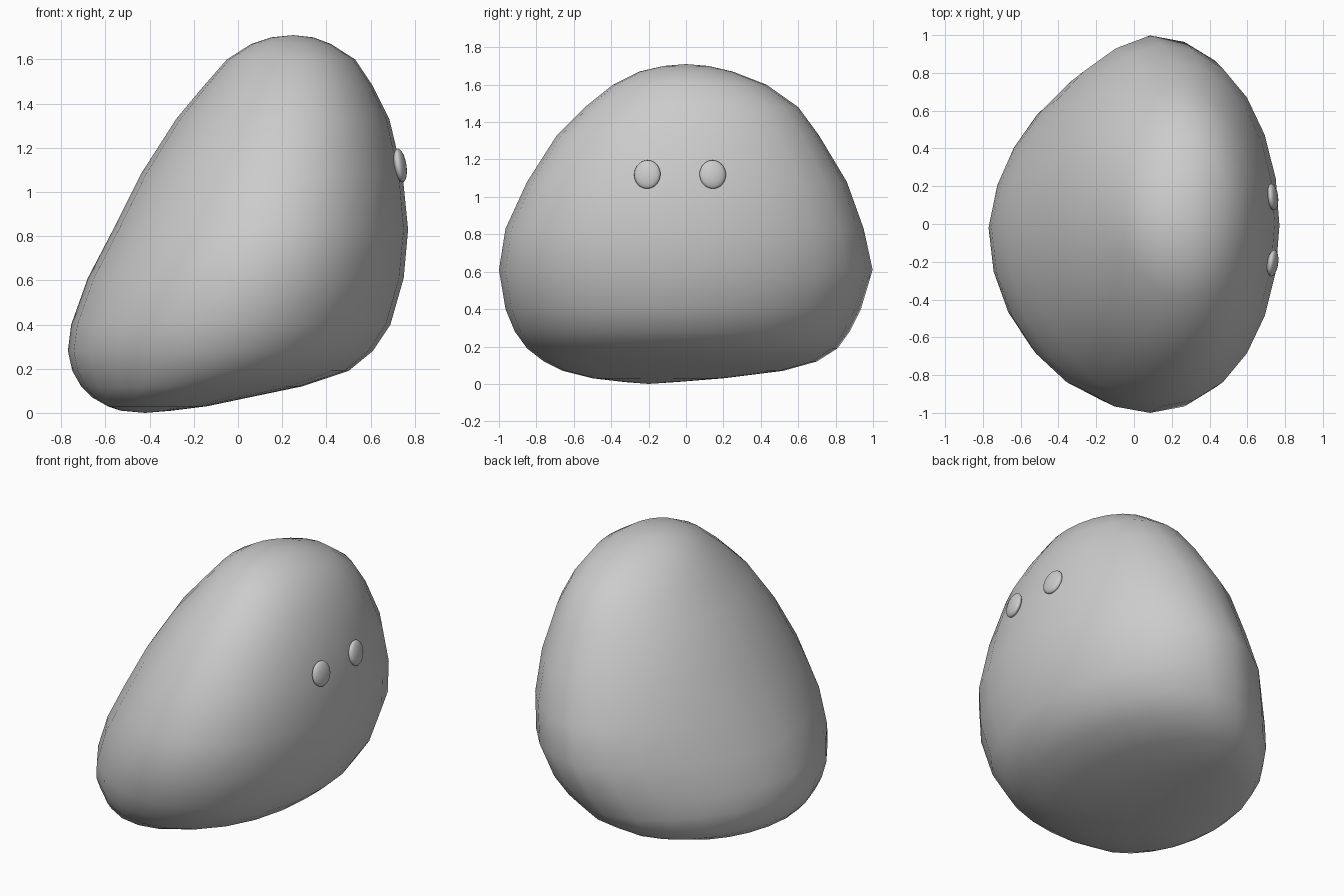
import bpy, bmesh, math

if "Cube" in bpy.data.objects:
    bpy.data.objects.remove(bpy.data.objects["Cube"])

# Body profile: height, left x, right x, front y, back y
rings = [
    (0.01, -0.53, -0.30, -0.33, -0.05),
    (0.03, -0.59, -0.14, -0.50, 0.20),
    (0.07, -0.66, 0.05, -0.66, 0.52),
    (0.12, -0.71, 0.29, -0.76, 0.70),
    (0.19, -0.75, 0.50, -0.85, 0.81),
    (0.28, -0.77, 0.61, -0.915, 0.875),
    (0.40, -0.755, 0.69, -0.965, 0.935),
    (0.61, -0.68, 0.75, -1.00, 0.998),
    (0.83, -0.565, 0.77, -0.965, 0.95),
    (1.08, -0.44, 0.745, -0.85, 0.86),
    (1.33, -0.28, 0.685, -0.69, 0.71),
    (1.48, -0.155, 0.61, -0.54, 0.60),
    (1.60, -0.05, 0.53, -0.39, 0.43),
    (1.67, 0.06, 0.42, -0.25, 0.25),
    (1.70, 0.15, 0.34, -0.12, 0.12),
]
SIDES = 24


def add_object(name, bm):
    mesh = bpy.data.meshes.new(name)
    bmesh.ops.recalc_face_normals(bm, faces=bm.faces)
    for f in bm.faces:
        f.smooth = True
    bm.to_mesh(mesh)
    bm.free()
    ob = bpy.data.objects.new(name, mesh)
    bpy.context.collection.objects.link(ob)
    return ob


# Lopsided pebble body: rings bulge to the right, with a dent in the back left corner
bm = bmesh.new()
loops = []
for z, x0, x1, y0, y1 in rings:
    loop = []
    rx, ry = (x1 - x0) / 2, (y1 - y0) / 2
    mid = max(0, 1 - abs(z - 0.5) / 0.7)
    for i in range(SIDES):
        a = math.tau * i / SIDES
        c, s = math.cos(a), math.sin(a)
        dent = 1 - 0.085 * mid * (max(0, -2 * s * c) if s > 0 else 0)
        x = (x0 + x1) / 2 + dent * rx * c + 0.07 * rx * s * s
        y = (y0 + y1) / 2 + dent * ry * s
        loop.append(bm.verts.new((x, y, z)))
    loops.append(loop)
for lo, hi in zip(loops, loops[1:]):
    for i in range(SIDES):
        j = (i + 1) % SIDES
        bm.faces.new((lo[i], lo[j], hi[j], hi[i]))
# Rounded end caps
for loop, tip in ((loops[0], (-0.42, -0.2, 0)), (loops[-1], (0.25, 0, 1.71))):
    v = bm.verts.new(tip)
    for i in range(SIDES):
        bm.faces.new((loop[i], loop[(i + 1) % SIDES], v))
add_object("body", bm)

# Two flattened button eyes lying on the right-hand face
for name, y, turn in (("eye_front", -0.207, -8), ("eye_back", 0.143, 6)):
    bm = bmesh.new()
    bmesh.ops.create_uvsphere(bm, u_segments=24, v_segments=16, radius=1)
    bmesh.ops.scale(bm, vec=(0.027, 0.071, 0.077), verts=bm.verts)
    eye = add_object(name, bm)
    eye.location = (0.734, y, 1.12)
    eye.rotation_euler = (0, math.radians(-9), math.radians(turn))
